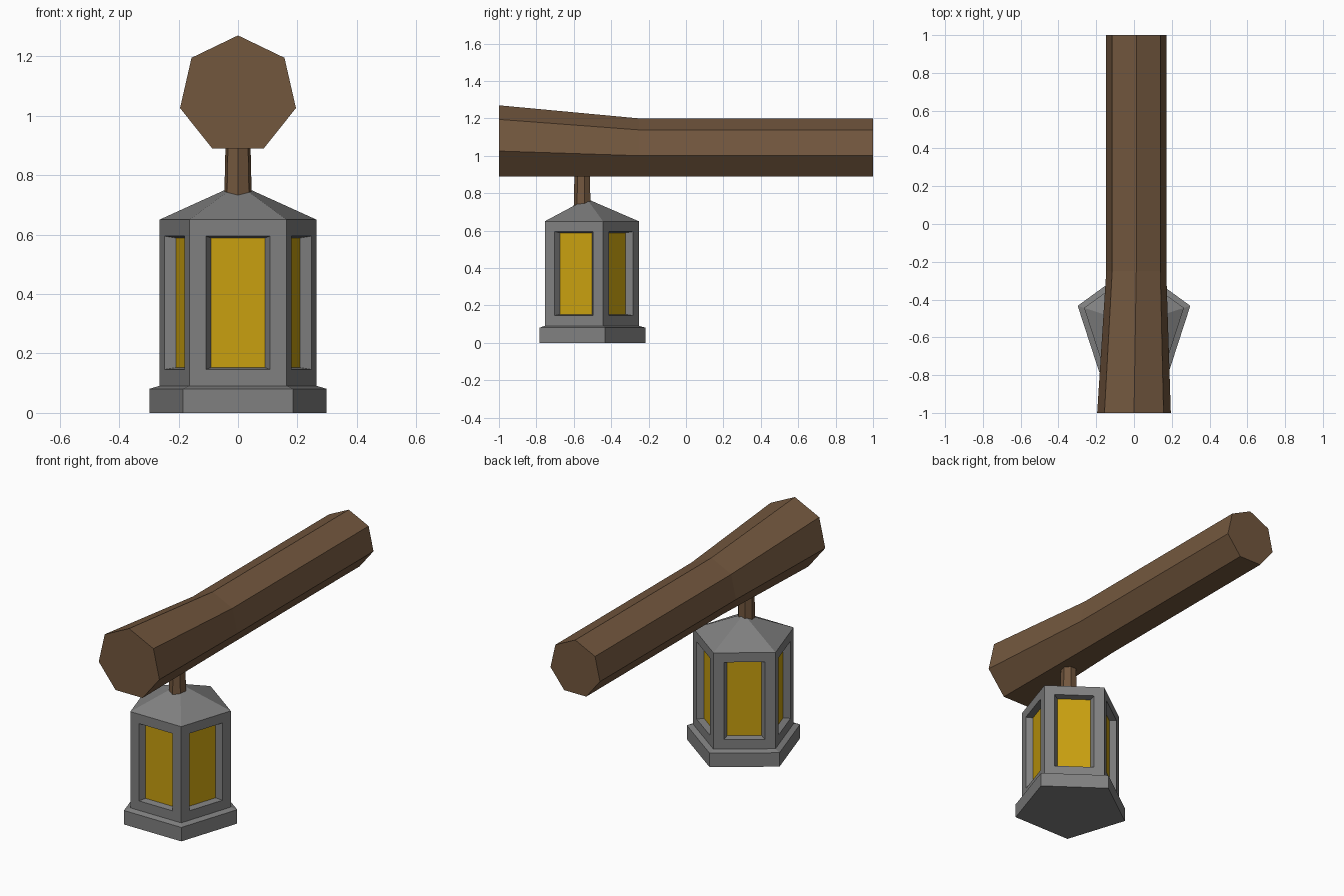
import bpy, bmesh
from math import sin, cos, pi
from mathutils import Vector

if "Cube" in bpy.data.objects:
    bpy.data.objects.remove(bpy.data.objects["Cube"])


def material(name, color):
    m = bpy.data.materials.new(name)
    m.diffuse_color = (*color, 1)
    m.use_nodes = True
    m.node_tree.nodes["Principled BSDF"].inputs["Base Color"].default_value = m.diffuse_color
    return m


wood = material("wood", (0.17, 0.095, 0.048))
iron = material("iron", (0.216, 0.216, 0.216))
glow = material("glow", (0.58, 0.35, 0.005))


def ring(center, r, n, start, u, v):
    """Regular n-gon in the plane spanned by u and v."""
    angles = [start + 2 * pi * i / n for i in range(n)]
    return [Vector(center) + r * (Vector(u) * cos(a) + Vector(v) * sin(a)) for a in angles]


def loft(rings, tip=None):
    """Bridge rings; close the start, and the end with a cap or a point."""
    bm = bmesh.new()
    loops = [[bm.verts.new(p) for p in r] for r in rings]
    n = len(loops[0])
    bands = []
    for a, b in zip(loops, loops[1:]):
        bands.append([bm.faces.new((a[i], a[(i + 1) % n], b[(i + 1) % n], b[i])) for i in range(n)])
    bm.faces.new(loops[0][::-1])
    if tip is None:
        bm.faces.new(loops[-1])
    else:
        t = bm.verts.new(tip)
        for i in range(n):
            bm.faces.new((loops[-1][i], loops[-1][(i + 1) % n], t))
    bmesh.ops.recalc_face_normals(bm, faces=bm.faces)
    return bm, bands


def finish(bm, name, mats):
    me = bpy.data.meshes.new(name)
    bm.to_mesh(me)
    bm.free()
    for m in mats:
        me.materials.append(m)
    ob = bpy.data.objects.new(name, me)
    bpy.context.collection.objects.link(ob)
    return ob


X, Y, Z = (1, 0, 0), (0, 1, 0), (0, 0, 1)

# Seven-sided beam, thicker at the front end
beam_path = [((0, -1, 1.07), 0.2), ((0.012, -0.25, 1.037), 0.163), ((0.012, 1, 1.037), 0.163)]
bm, _ = loft([ring(c, r, 7, pi / 2, X, Z) for c, r in beam_path])
finish(bm, "beam", [wood])

# Hanging peg between beam and roof
bm, _ = loft([ring((0, -0.553, z), r, 7, -pi / 2, X, Y) for z, r in ((0.70, 0.048), (0.91, 0.043))])
finish(bm, "hanging_peg", [wood])

# Five-sided lantern: base, bevel, body and pointed roof
cy = -0.53
profile = [(0, 0.3135), (0.081, 0.3135), (0.091, 0.278), (0.65, 0.278)]
bm, bands = loft([ring((0, cy, z), r, 5, pi / 2, X, Y) for z, r in profile], (0, cy, 0.77))

# Recessed glowing window in every side
windows = bands[2]
bmesh.ops.inset_individual(bm, faces=windows, thickness=0.055, use_even_offset=True)
for f in windows:
    c, n = f.calc_center_median(), f.normal.copy()
    pane = bmesh.ops.inset_individual(bm, faces=[f], thickness=0.001, use_even_offset=True)
    for v in f.verts:
        d = v.co - c
        v.co = c - n * 0.035 + Vector((d.x * 0.84, d.y * 0.84, d.z * 0.975))
    f.material_index = 1
finish(bm, "lantern", [iron, glow])
